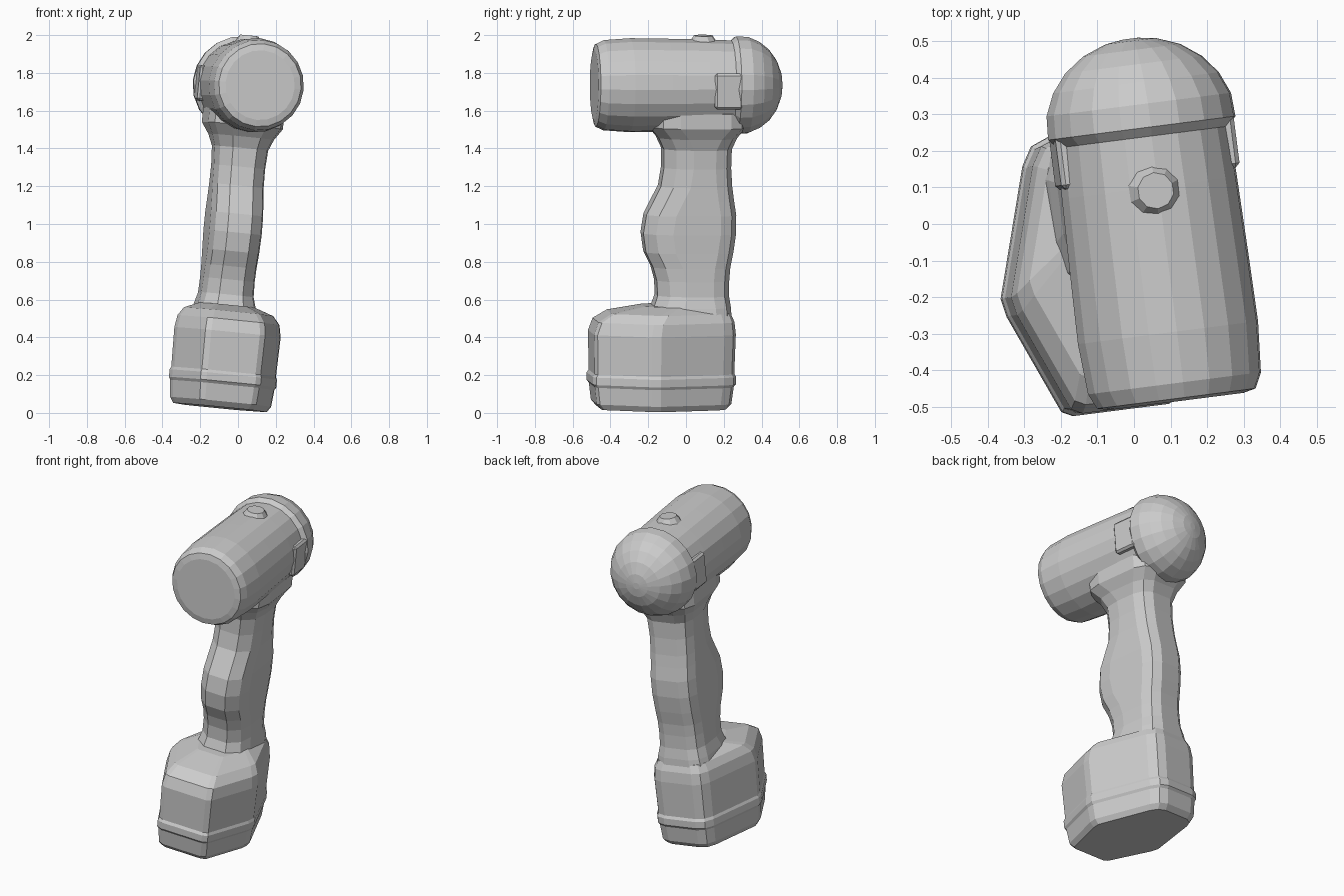
import bpy, bmesh, math
from mathutils import Matrix, Vector

if "Cube" in bpy.data.objects:
    bpy.data.objects.remove(bpy.data.objects["Cube"])

# whole tool leans and turns slightly around the centre of the head
PIVOT = Vector((0.055, 0, 1.735))
POSE = (Matrix.Translation(PIVOT) @ Matrix.Rotation(math.radians(7.3), 4, 'Z')
        @ Matrix.Rotation(math.radians(5.7), 4, 'Y'))


def finish(name, bm):
    bmesh.ops.recalc_face_normals(bm, faces=bm.faces)
    bm.transform(POSE @ Matrix.Translation((0, 0, -PIVOT.z)))
    mesh = bpy.data.meshes.new(name)
    bm.to_mesh(mesh)
    bm.free()
    ob = bpy.data.objects.new(name, mesh)
    bpy.context.collection.objects.link(ob)
    return ob


def loft(name, rings):
    bm = bmesh.new()
    loops = [[bm.verts.new(p) for p in ring] for ring in rings]
    n = len(loops[0])
    for a, b in zip(loops, loops[1:]):
        for i in range(n):
            j = (i + 1) % n
            bm.faces.new((a[i], a[j], b[j], b[i]))
    bm.faces.new(loops[0])
    bm.faces.new(loops[-1])
    return finish(name, bm)


def mirrored(half):
    # right half listed front to back, closed with its mirror image
    return half + [(-x, y) for x, y in reversed(half)]


# head: barrel with flat nose, slight step and domed rear
head = [(-.49, .185), (-.482, .22), (-.44, .24), (-.3, .25), (-.1, .247),
        (.1, .243), (.24, .238), (.265, .26), (.33, .256), (.39, .23),
        (.44, .19), (.48, .135), (.505, .07), (.512, .02)]
N = 20
loft("head", [[(r * math.cos(2 * math.pi * i / N), y,
                1.735 + r * math.sin(2 * math.pi * i / N)) for i in range(N)]
              for y, r in head])

# handle: z, front y, back y, half width
grip = [(.48, -.2, .25, .17), (.56, -.165, .245, .155), (.62, -.145, .235, .14),
        (.7, -.15, .235, .137), (.77, -.17, .24, .137), (.85, -.21, .255, .138),
        (.95, -.225, .268, .14), (1.05, -.21, .268, .14), (1.13, -.17, .255, .138),
        (1.2, -.135, .245, .137), (1.3, -.12, .238, .137), (1.4, -.122, .24, .143),
        (1.46, -.15, .265, .165), (1.52, -.2, .31, .2), (1.6, -.2, .31, .2)]
rings = []
for z, f, b, w in grip:
    half = [(.45 * w, f), (.88 * w, f + .06), (w, f + .15),
            (w, b - .09), (.85 * w, b - .03), (.5 * w, b)]
    rings.append([(x, y, z) for x, y in mirrored(half)])
loft("handle", rings)

# battery base: plan widest ahead of the middle, z / scale / centre y per ring
plan = mirrored([(.13, -.49), (.16, -.475), (.275, -.2), (.285, -.15),
                 (.18, .2), (.15, .25), (.1, .27)])
levels = [(.02, .88, -.1), (.05, .95, -.1), (.14, .98, -.1), (.155, 1.01, -.1),
          (.195, 1.01, -.1), (.21, .985, -.1), (.42, 1, -.1), (.485, .96, .08),
          (.53, .84, .1), (.565, .52, .08)]
loft("battery_base", [[(x * s, c + (y - c) * s, z) for x, y in plan]
                      for z, s, c in levels])

# raised vent panels on both sides of the head
for side, label in ((-1, "left"), (1, "right")):
    bm = bmesh.new()
    bmesh.ops.create_cube(bm, size=1, matrix=Matrix.Translation((side * .225, .2, 1.725))
                          @ Matrix.Diagonal((.045, .15, .19, 1)))
    bmesh.ops.bevel(bm, geom=list(bm.edges), offset=.012, segments=1, affect='EDGES')
    finish("vent_panel_" + label, bm)

# low selector button on top
bm = bmesh.new()
bmesh.ops.create_cone(bm, cap_ends=True, segments=10, radius1=.09, radius2=.05,
                      depth=.06, matrix=Matrix.Translation((-.01, .09, 1.968)))
finish("selector_button", bm)
